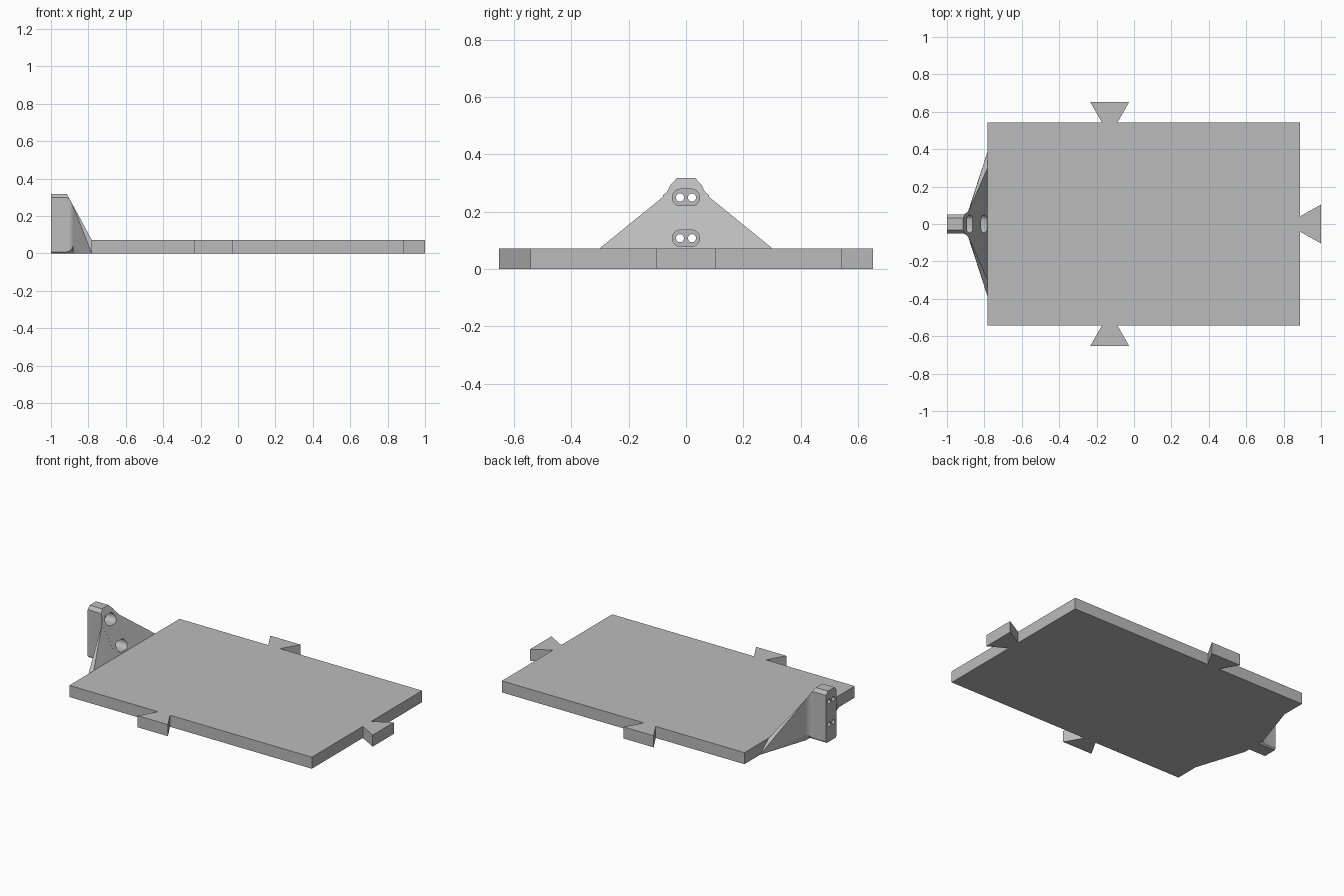
import bpy, bmesh, math
from mathutils import Vector

if "Cube" in bpy.data.objects:
    bpy.data.objects.remove(bpy.data.objects["Cube"])

grey = bpy.data.materials.new("light_grey")
grey.use_nodes = True
colour = (0.5, 0.5, 0.5, 1)
grey.diffuse_color = colour
grey.node_tree.nodes["Principled BSDF"].inputs["Base Color"].default_value = colour


def make(name, bm):
    bmesh.ops.recalc_face_normals(bm, faces=bm.faces)
    mesh = bpy.data.meshes.new(name)
    bm.to_mesh(mesh)
    bm.free()
    mesh.materials.append(grey)
    obj = bpy.data.objects.new(name, mesh)
    bpy.context.collection.objects.link(obj)
    return obj


def prism(points, offset):
    bm = bmesh.new()
    face = bm.faces.new([bm.verts.new(p) for p in points])
    ext = bmesh.ops.extrude_face_region(bm, geom=[face])["geom"]
    moved = [v for v in ext if isinstance(v, bmesh.types.BMVert)]
    bmesh.ops.translate(bm, verts=moved, vec=offset)
    return bm


def slice_off(bm, point, normal):
    """Remove everything on the normal's side and cap the cut."""
    geom = bm.verts[:] + bm.edges[:] + bm.faces[:]
    cut = bmesh.ops.bisect_plane(bm, geom=geom, plane_co=point,
                                 plane_no=Vector(normal).normalized(), clear_outer=True)
    edges = [e for e in cut["geom_cut"] if isinstance(e, bmesh.types.BMEdge)]
    bmesh.ops.edgeloop_fill(bm, edges=edges)


def boolean(target, tool, operation):
    mod = target.modifiers.new(tool.name, "BOOLEAN")
    mod.operation = operation
    mod.solver = "EXACT"
    mod.object = tool
    bpy.context.view_layer.objects.active = target
    bpy.ops.object.modifier_apply(modifier=mod.name)
    bpy.data.objects.remove(tool)


# Base plate with three dovetail tabs
left, right, half, thick = -0.782, 0.888, 0.542, 0.072
tail_x, neck, flare, tip = -0.13, 0.041, 0.104, 0.652
side = [(tail_x - neck, half), (tail_x - flare, tip),
        (tail_x + flare, tip), (tail_x + neck, half)]
upper = [(left, half)] + side + [(right, half), (right, neck), (1, flare)]
outline = upper + [(x, -y) for x, y in reversed(upper)]
make("base_plate", prism([(x, y, 0) for x, y in outline], (0, 0, thick)))

# Mounting block: flared plan, sloped front, chamfered top and bottom edges
slope_point, slope_normal = (left, 0, thick), (0.246, 0, 0.133)
flank = [(-1, 0.05), (-0.918, 0.05), (-0.906, 0.053), (-0.896, 0.059),
         (-0.888, 0.068), (-0.883, 0.08), (-0.8, 0.08)]
plan = flank + [(x, -y) for x, y in reversed(flank)]
bm = prism([(x, y, 0) for x, y in plan], (0, 0, 0.318))
slice_off(bm, slope_point, slope_normal)
for s in (1, -1):
    slice_off(bm, (0, s * 0.05, 0.298), (0, s, 0.9))
    slice_off(bm, (0, s * 0.042, 0), (0, s, -1))
bracket = make("mounting_bracket", bm)

# Triangular gusset joining the block to the plate
bm = bmesh.new()
for s in (1, -1):
    for x, y, z in ((left, 0.39, 0), (left, 0.302, thick),
                    (-0.883, 0.073, 0.258), (-0.883, 0.08, 0)):
        bm.verts.new((x, s * y, z))
bmesh.ops.convex_hull(bm, input=bm.verts[:])
bmesh.ops.dissolve_limit(bm, angle_limit=0.01, verts=bm.verts[:], edges=bm.edges[:])
boolean(bracket, make("gusset", bm), "UNION")


# Recessed slots and through holes along x
def pill(centre_y, centre_z, radius, spread, x0, x1):
    pts = []
    for i in range(24):
        a = math.tau * (i + 0.5) / 24
        shift = math.copysign(spread, math.cos(a))
        pts.append((x0, centre_y + shift + radius * math.cos(a),
                    centre_z + radius * math.sin(a)))
    return prism(pts, (x1 - x0, 0, 0))


for z in (0.25, 0.108):
    boolean(bracket, make("slot", pill(0, z, 0.029, 0.019, -0.94, -0.7)), "DIFFERENCE")
    for y in (-0.021, 0.021):
        boolean(bracket, make("hole", pill(y, z, 0.014, 0, -1.05, -0.92)), "DIFFERENCE")

bpy.ops.object.select_all(action="DESELECT")
bracket.select_set(True)
bpy.context.view_layer.objects.active = bracket
bpy.ops.object.shade_smooth_by_angle(angle=math.radians(25))
